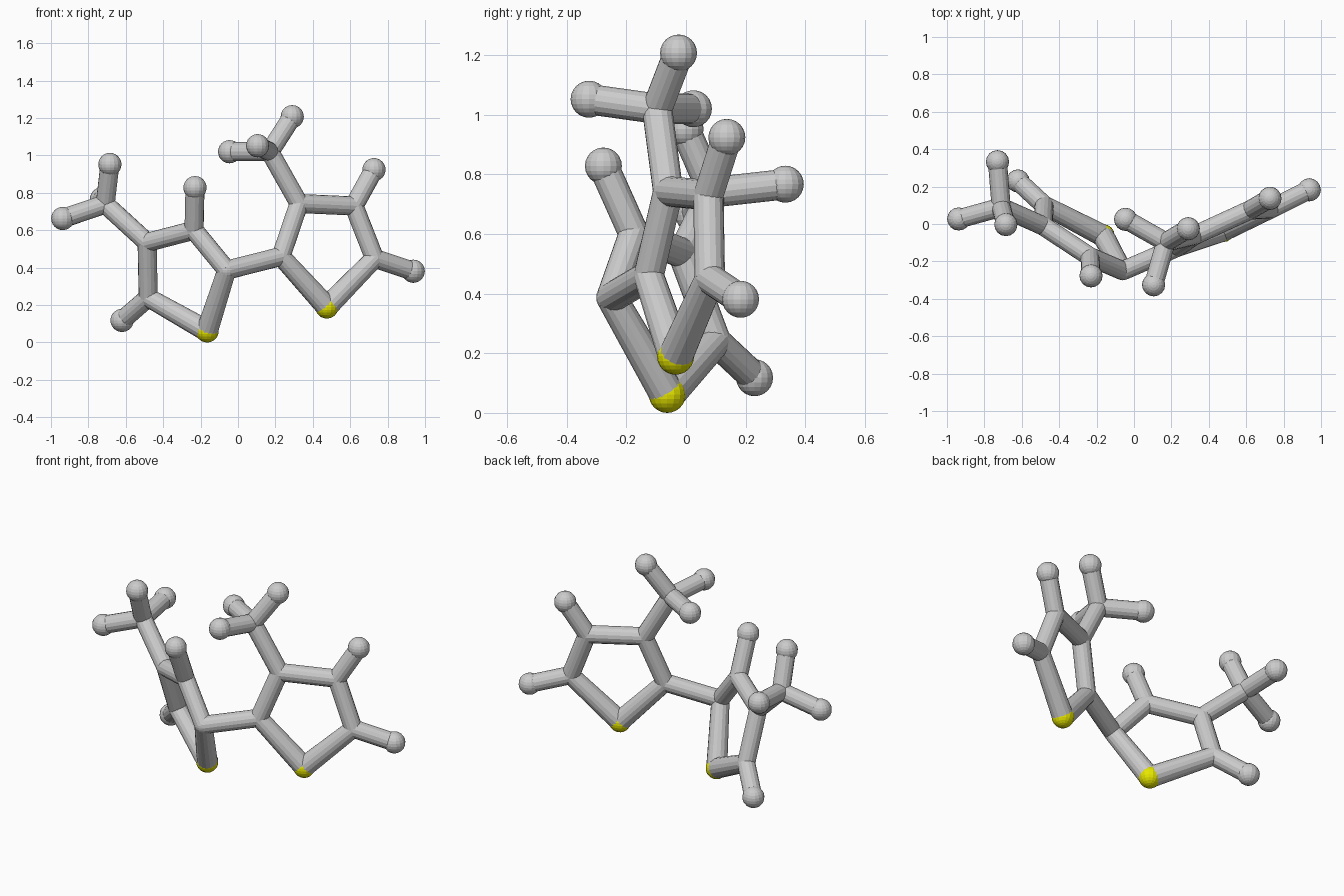
import bpy, bmesh
from mathutils import Vector, Matrix

if "Cube" in bpy.data.objects:
    bpy.data.objects.remove(bpy.data.objects["Cube"])

STICK, BALL = 0.051, 0.062

# Joint positions of the two five-sided rings and their branches
joints = {
    # left ring and its branch
    "s1": (-0.165, -0.063, 0.062), "a2": (-0.06, -0.25, 0.387),
    "a3": (-0.235, -0.175, 0.60), "a4": (-0.486, -0.01, 0.535),
    "a5": (-0.48, 0.10, 0.24), "a6": (-0.71, 0.09, 0.74),
    # right ring and its branch
    "s2": (0.475, -0.035, 0.19), "b2": (0.23, -0.125, 0.46),
    "b3": (0.326, -0.06, 0.743), "b4": (0.62, 0.075, 0.73),
    "b5": (0.73, 0.08, 0.45), "b6": (0.17, -0.097, 1.02),
}
# Ball tips, each attached to a joint
tips = [
    ("a3", (-0.23, -0.277, 0.828)), ("a5", (-0.62, 0.23, 0.118)),
    ("a6", (-0.937, 0.027, 0.663)), ("a6", (-0.685, -0.003, 0.952)),
    ("a6", (-0.73, 0.333, 0.767)),
    ("b4", (0.727, 0.137, 0.924)), ("b5", (0.937, 0.183, 0.381)),
    ("b6", (0.29, -0.025, 1.207)), ("b6", (-0.045, 0.025, 1.02)),
    ("b6", (0.105, -0.325, 1.052)),
]
bonds = ["s1 a2", "a2 a3", "a3 a4", "a4 a5", "a5 s1", "a4 a6", "a2 b2",
         "s2 b2", "b2 b3", "b3 b4", "b4 b5", "b5 s2", "b3 b6"]


def finish(bm, name, color=None):
    mesh = bpy.data.meshes.new(name)
    bm.to_mesh(mesh)
    bm.free()
    obj = bpy.data.objects.new(name, mesh)
    bpy.context.collection.objects.link(obj)
    if color:
        mat = bpy.data.materials.new(name)
        mat.diffuse_color = color
        mat.use_nodes = True
        mat.node_tree.nodes["Principled BSDF"].inputs["Base Color"].default_value = mat.diffuse_color
        mesh.materials.append(mat)
    return obj


def add_ball(bm, pos, r):
    bmesh.ops.create_uvsphere(bm, u_segments=16, v_segments=12, radius=r,
                              matrix=Matrix.Translation(pos))


def add_stick(bm, p, q, r0=STICK, r1=STICK):
    p, q = Vector(p), Vector(q)
    d = q - p
    m = Matrix.Translation((p + q) / 2) @ d.to_track_quat('Z', 'Y').to_matrix().to_4x4()
    bmesh.ops.create_cone(bm, cap_ends=True, segments=16, radius1=r0,
                          radius2=r1, depth=d.length, matrix=m)


# Sticks joining the rings, slightly wider where they meet the yellow balls
bm = bmesh.new()
for b in bonds:
    i, j = b.split()
    add_stick(bm, joints[i], joints[j],
              0.059 if i[0] == "s" else STICK, 0.059 if j[0] == "s" else STICK)
finish(bm, "ring_sticks")

# Sticks leading to the ball tips
bm = bmesh.new()
for j, pos in tips:
    add_stick(bm, joints[j], pos)
finish(bm, "tip_sticks")

# Rounded joints, flush with the sticks
bm = bmesh.new()
for k, pos in joints.items():
    if k[0] != "s":
        add_ball(bm, pos, STICK)
finish(bm, "joints")

# Grey ball tips
bm = bmesh.new()
for j, pos in tips:
    add_ball(bm, pos, BALL)
finish(bm, "tip_balls")

# Yellow balls at the bottom corner of each ring
bm = bmesh.new()
for k in ("s1", "s2"):
    add_ball(bm, joints[k], BALL)
finish(bm, "yellow_balls", (0.8, 0.8, 0.0, 1))
